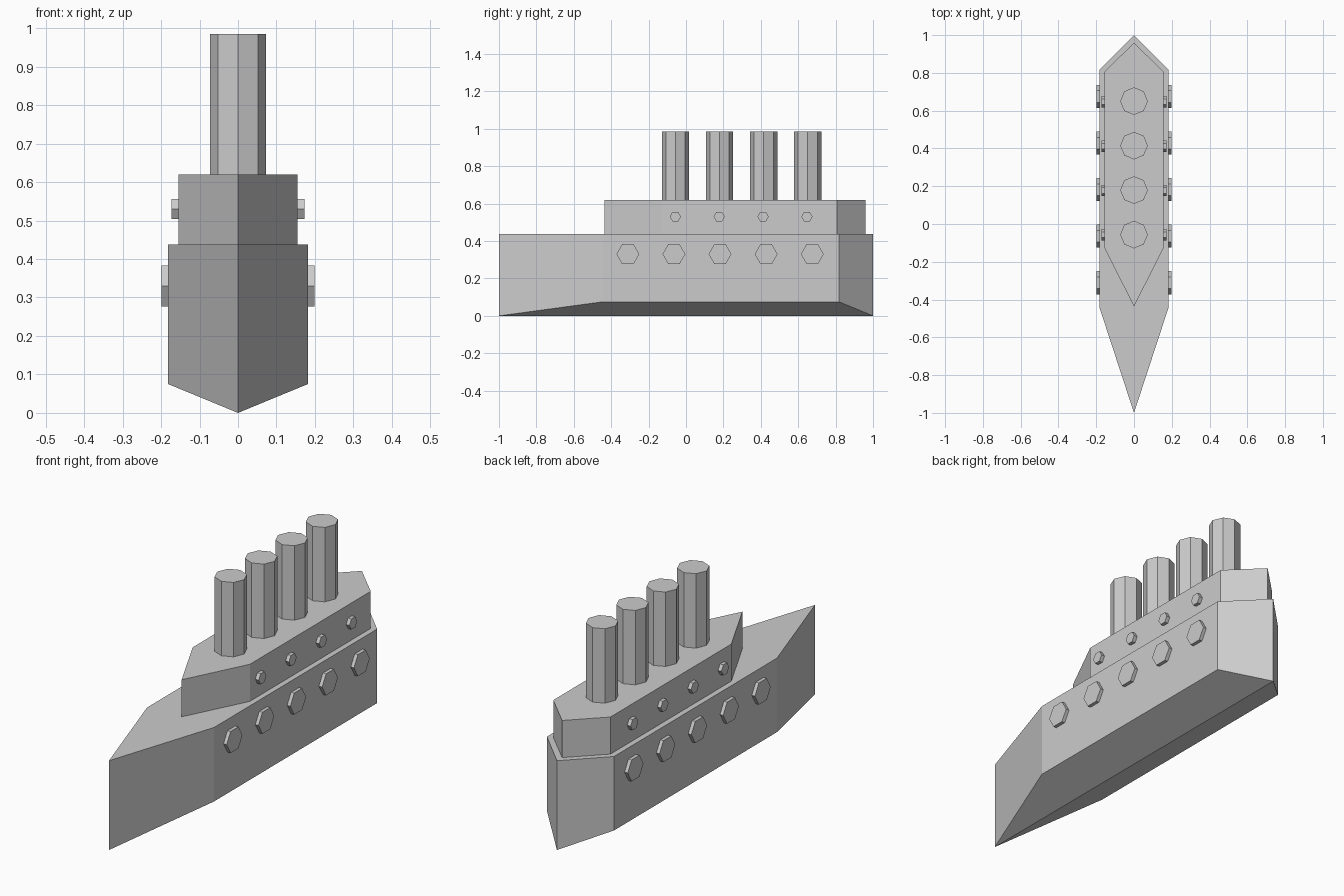
import bpy, bmesh, math
from mathutils import Matrix

if "Cube" in bpy.data.objects:
    bpy.data.objects.remove(bpy.data.objects["Cube"])

grey = bpy.data.materials.new("plain grey")
grey.diffuse_color = (0.6, 0.6, 0.6, 1)
grey.use_nodes = True
grey.node_tree.nodes["Principled BSDF"].inputs["Base Color"].default_value = grey.diffuse_color


def finish(bm, name):
    bmesh.ops.recalc_face_normals(bm, faces=bm.faces)
    mesh = bpy.data.meshes.new(name)
    bm.to_mesh(mesh)
    bm.free()
    mesh.materials.append(grey)
    obj = bpy.data.objects.new(name, mesh)
    bpy.context.collection.objects.link(obj)
    return obj


def outline(w, bow, fore, aft, stern):
    """Pointed ship plan, anticlockwise from the bow."""
    return [(0, bow), (w, fore), (w, aft), (0, stern), (-w, aft), (-w, fore)]


def ship_block(name, plan, z_side, z_keel, z_top):
    """Pointed block whose underside may fold down to a centre keel."""
    bm = bmesh.new()
    low = [bm.verts.new((x, y, z_side if x else z_keel)) for x, y in plan]
    top = [bm.verts.new((x, y, z_top)) for x, y in plan]
    for i in range(6):
        j = (i + 1) % 6
        bm.faces.new((low[i], low[j], top[j], top[i]))
    bm.faces.new(top)
    bm.faces.new(low[0:4])
    bm.faces.new(low[3:6] + low[0:1])
    return finish(bm, name)


def prism(name, sides, radius, depth, matrix):
    bm = bmesh.new()
    bmesh.ops.create_cone(bm, cap_ends=True, segments=sides, radius1=radius,
                          radius2=radius, depth=depth, matrix=matrix)
    return finish(bm, name)


# Hull with V-shaped bottom, and the upper deck
ship_block("hull", outline(0.182, -1.0, -0.445, 0.818, 1.0), 0.075, 0.0, 0.438)
ship_block("upper_deck", outline(0.155, -0.437, -0.13, 0.807, 0.96), 0.43, 0.43, 0.62)

# Four octagonal funnels
for i in range(4):
    prism(f"funnel_{i + 1}", 8, 0.073, 0.385,
          Matrix.Translation((0, -0.056 + 0.2355 * i, 0.7925)))


# Hexagonal portholes on both sides, corners pointing fore and aft
def porthole_row(name, count, y0, step, z, radius, x_in, x_out):
    for side, label in ((1, "right"), (-1, "left")):
        for i in range(count):
            place = Matrix.Translation((side * (x_in + x_out) / 2, y0 + step * i, z))
            prism(f"{name}_{label}_{i + 1}", 6, radius, x_out - x_in,
                  place @ Matrix.Rotation(math.pi / 2, 4, 'Y'))


porthole_row("hull_porthole", 5, -0.311, 0.2465, 0.33, 0.061, 0.16, 0.199)
porthole_row("deck_porthole", 4, -0.057, 0.2345, 0.53, 0.03, 0.135, 0.173)
